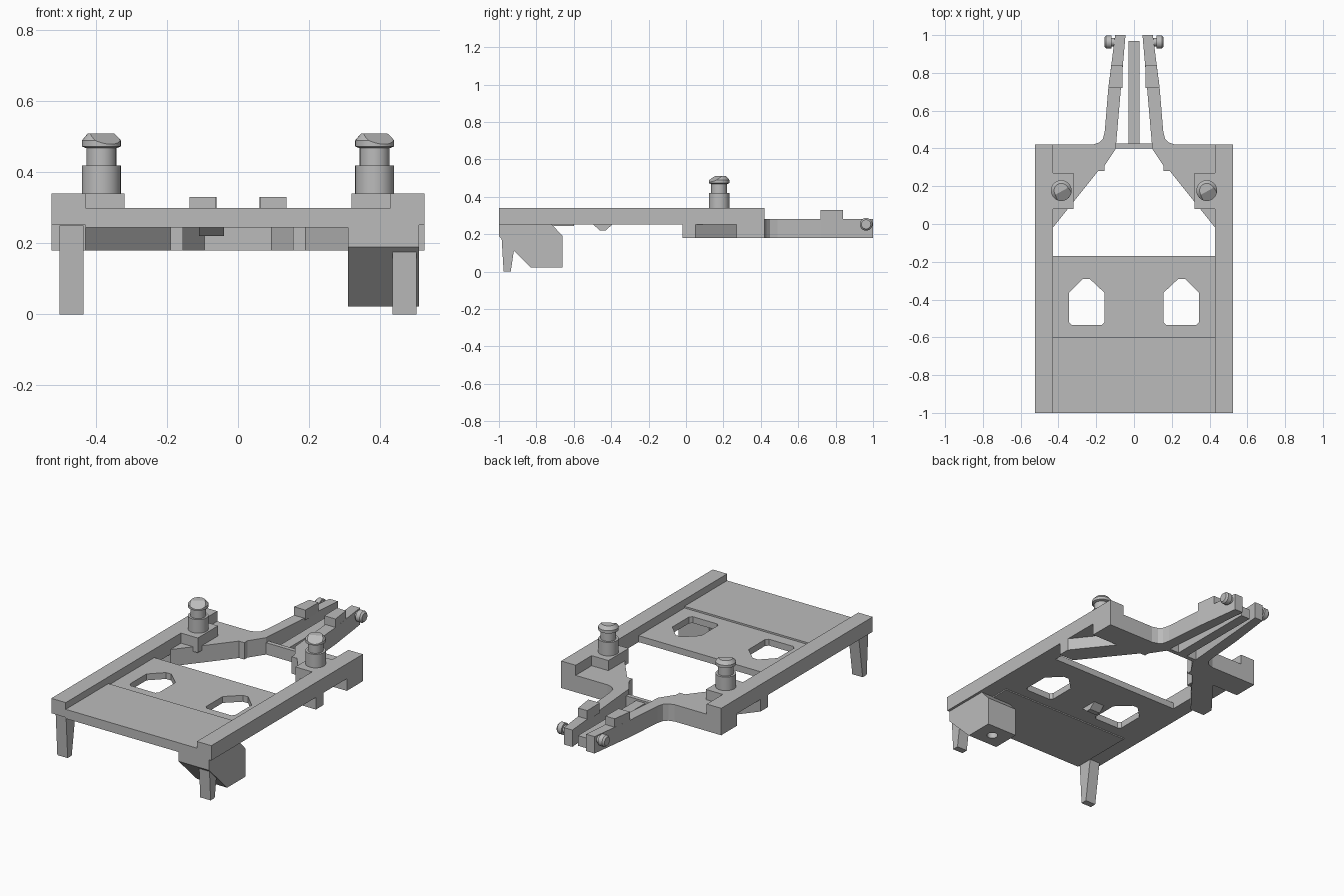
import bpy, bmesh, math
from mathutils import Vector, Matrix

cube = bpy.data.objects.get("Cube")
if cube:
    bpy.data.objects.remove(cube, do_unlink=True)

GREY = (0.5, 0.5, 0.5, 1)
grey = bpy.data.materials.new("light_grey")
grey.use_nodes = True
grey.diffuse_color = GREY
grey.node_tree.nodes["Principled BSDF"].inputs["Base Color"].default_value = GREY


def finish(bm, name):
    bmesh.ops.recalc_face_normals(bm, faces=bm.faces)
    mesh = bpy.data.meshes.new(name)
    bm.to_mesh(mesh)
    bm.free()
    mesh.materials.append(grey)
    ob = bpy.data.objects.new(name, mesh)
    bpy.context.scene.collection.objects.link(ob)
    return ob


def prism(name, pts, lo, hi, axis="z", side=1):
    """Extrude an outline: xy along z, or yz along x; side -1 mirrors in x."""
    bm = bmesh.new()
    place = (lambda a, b, t: (side * a, b, t)) if axis == "z" else (lambda a, b, t: (side * t, a, b))
    face = bm.faces.new([bm.verts.new(place(a, b, lo)) for a, b in pts])
    new = bmesh.ops.extrude_face_region(bm, geom=[face])["geom"]
    shift = Vector(place(0, 0, hi - lo))
    bmesh.ops.translate(bm, vec=shift, verts=[v for v in new if isinstance(v, bmesh.types.BMVert)])
    return finish(bm, name)


def box(name, x0, x1, y0, y1, z0, z1, side=1):
    return prism(name, [(x0, y0), (x1, y0), (x1, y1), (x0, y1)], z0, z1, side=side)


def lathe(name, profile, matrix, cut=None, steps=32):
    """Revolve radius/height pairs around local z, then place the part."""
    bm = bmesh.new()
    rings = [[bm.verts.new((r * math.cos(math.tau * i / steps), r * math.sin(math.tau * i / steps), h))
              for i in range(steps)] for r, h in profile]
    for a, b in zip(rings, rings[1:]):
        for i in range(steps):
            j = (i + 1) % steps
            bm.faces.new((a[i], a[j], b[j], b[i]))
    bm.faces.new(rings[0])
    bm.faces.new(rings[-1])
    if cut:
        bmesh.ops.bisect_plane(bm, geom=bm.verts[:] + bm.edges[:] + bm.faces[:],
                               plane_co=cut[0], plane_no=cut[1], clear_outer=True)
        bmesh.ops.holes_fill(bm, edges=[e for e in bm.edges if e.is_boundary])
    bm.transform(matrix)
    ob = finish(bm, name)
    bpy.ops.object.select_all(action="DESELECT")
    ob.select_set(True)
    bpy.context.view_layer.objects.active = ob
    bpy.ops.object.shade_smooth_by_angle(angle=math.radians(30))
    return ob


def cut_out(ob, cutter):
    mod = ob.modifiers.new("cut", "BOOLEAN")
    mod.operation, mod.solver, mod.object = "DIFFERENCE", "EXACT", cutter
    bpy.context.view_layer.objects.active = ob
    bpy.ops.object.modifier_apply(modifier=mod.name)
    bpy.data.objects.remove(cutter, do_unlink=True)


# Deck: raised front panel and lower panel with two house-shaped windows
box("front_panel", -0.43, 0.43, -1, -0.6, 0.245, 0.3)
deck = box("rear_panel", -0.43, 0.43, -0.6, -0.17, 0.252, 0.29)
window = [(0.155, -0.52), (0.17, -0.535), (0.33, -0.535), (0.345, -0.52),
          (0.345, -0.365), (0.27, -0.29), (0.235, -0.29), (0.155, -0.365)]
for s in (1, -1):
    cut_out(deck, prism("window_cutter", window, 0.2, 0.4, side=s))
prism("underside_catch", [(-0.5, 0.255), (-0.39, 0.255), (-0.43, 0.22), (-0.46, 0.22)], -0.11, -0.04, "x")

# Outline of one diagonal brace, rear corner and swept arm
brace = [(0.43, -0.02), (0.525, -0.02), (0.525, 0.05), (0.35, 0.27), (0.525, 0.27), (0.525, 0.42),
         (0.22, 0.42), (0.187, 0.43), (0.165, 0.45), (0.155, 0.49), (0.149, 0.56), (0.136, 0.72),
         (0.118, 0.86), (0.1, 1), (0.045, 1), (0.095, 0.42), (0.095, 0.4), (0.155, 0.31),
         (0.155, 0.28), (0.19, 0.28)]
leg = [(-0.99, 0.25), (-0.9, 0.25), (-0.937, 0), (-0.975, 0)]

for s, tag in ((1, "left"), (-1, "right")):
    # Side rail with the stud platform
    rail = [(0.43, -1), (0.525, -1), (0.525, 0.42), (0.43, 0.42), (0.43, 0.27),
            (0.32, 0.27), (0.32, 0.08), (0.43, 0.08)]
    prism(tag + "_rail", rail, 0.252, 0.34, side=s)
    prism(tag + "_brace_and_arm", brace, 0.18, 0.28, side=s)
    prism(tag + "_front_leg", leg, 0.435, 0.503, "x", side=s)
    # Raised block and pivot pin on the arm
    block = [(0.062, 0.72), (0.136, 0.72), (0.12, 0.84), (0.06, 0.84)]
    prism(tag + "_arm_block", block, 0.27, 0.33, side=s)
    pin = [(0.022, 0.08), (0.022, 0.12), (0.034, 0.12), (0.034, 0.147), (0.025, 0.157)]
    turn = Matrix.Translation((0, 0.963, 0.253)) @ Matrix.Rotation(s * math.pi / 2, 4, "Y")
    lathe(tag + "_pivot_pin", pin, turn)
    # Stud with a neck and a bevelled head
    spot = Matrix.Translation((s * 0.385, 0.177, 0))
    lathe(tag + "_stud_post", [(0.055, 0.33), (0.055, 0.42), (0.042, 0.42), (0.042, 0.475)], spot)
    head = [(0.042, 0.468), (0.055, 0.473), (0.055, 0.49), (0.038, 0.51)]
    lathe(tag + "_stud_head", head, spot, cut=((0, -0.005, 0.51), (0.25, -0.45, 0.85)))

# Centre tongue between the arms
box("arm_bridge", -0.1, 0.1, 0.4, 0.425, 0.18, 0.25)
box("centre_tongue", -0.03, 0.03, 0.41, 0.97, 0.18, 0.24)

# Wedge housing under the front left corner, with a round socket
wedge = [(-1, 0.255), (-0.72, 0.255), (-0.66, 0.19), (-0.66, 0.022), (-0.83, 0.022), (-1, 0.19)]
housing = prism("wedge_housing", wedge, 0.31, 0.51, "x")
socket = lathe("socket_cutter", [(0.03, -0.05), (0.03, 0.1)], Matrix.Translation((0.41, -0.745, 0)))
cut_out(housing, socket)
